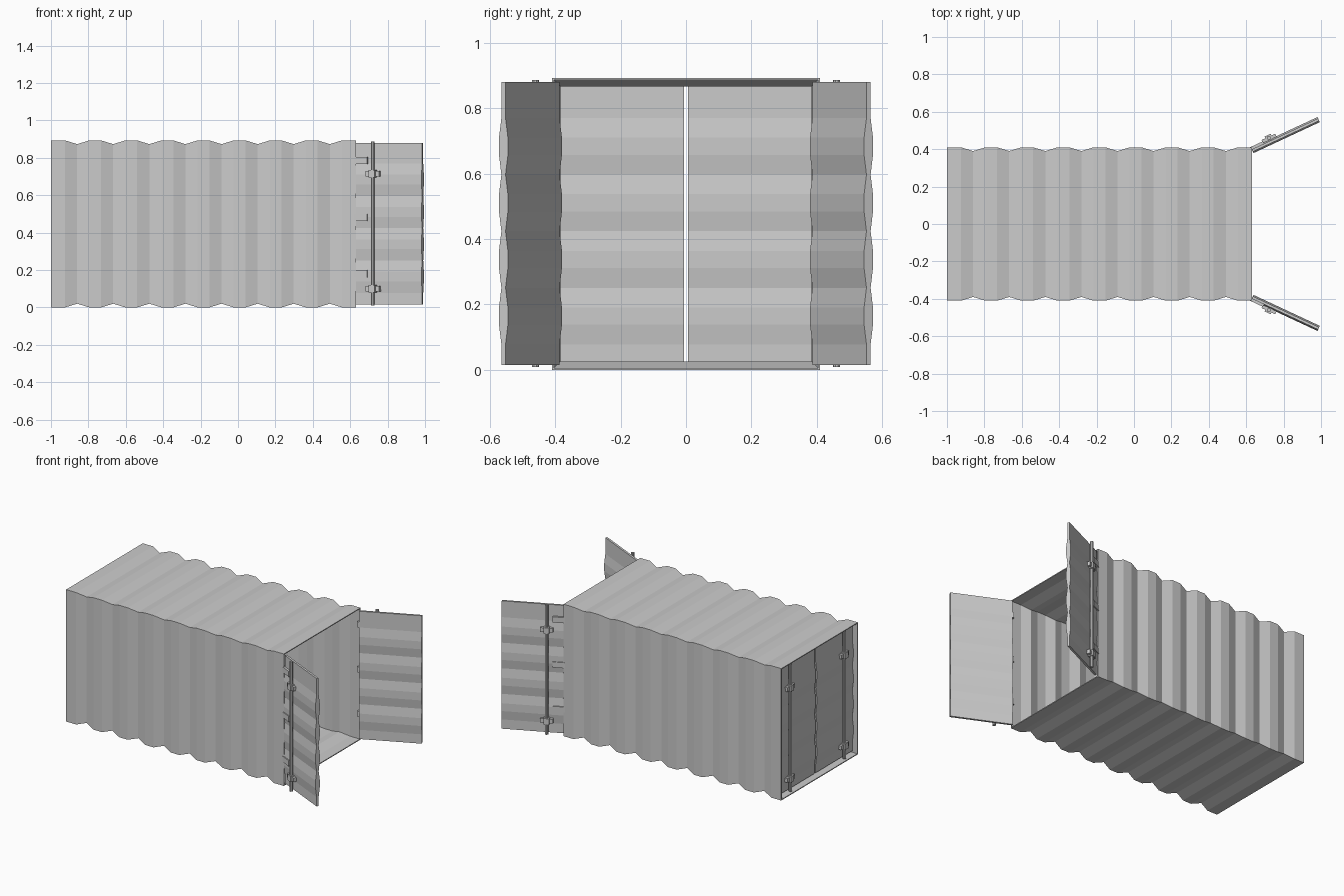
import bpy, bmesh
from math import radians, cos, sin
from mathutils import Matrix, Vector

if "Cube" in bpy.data.objects:
    bpy.data.objects.remove(bpy.data.objects["Cube"])

H, W = 0.893, 0.41        # body height, half width
DEPTH, SKIN = 0.02, 0.006  # corrugation depth, wall thickness
DOOR_L = 0.395


def finish(name, bm):
    bmesh.ops.recalc_face_normals(bm, faces=bm.faces)
    me = bpy.data.meshes.new(name)
    bm.to_mesh(me)
    bm.free()
    ob = bpy.data.objects.new(name, me)
    bpy.context.collection.objects.link(ob)
    return ob


# Corrugated rectangular tube: inner and outer skins joined at both ends
def body():
    stations = [(-1.0, 0)]
    for k in range(8):
        v = -0.86 + 0.193 * k
        stations += [(v - 0.065, 0), (v, DEPTH), (v + 0.065, 0)]
    stations.append((0.63, 0))
    path = [(x, d) for x, d in stations]
    path += [(x, d + SKIN) for x, d in reversed(stations)]
    bm = bmesh.new()
    rings = []
    for x, d in path:
        w, lo, hi = W - d, d, H - d
        rings.append([bm.verts.new(p) for p in
                      ((x, -w, lo), (x, w, lo), (x, w, hi), (x, -w, hi))])
    for i, a in enumerate(rings):
        b = rings[(i + 1) % len(rings)]
        for j in range(4):
            k = (j + 1) % 4
            bm.faces.new((a[j], a[k], b[k], b[j]))
    finish("container_body", bm)


# Box in door space: s along the door, n outward, z up
def box(name, m, s, n, z):
    bm = bmesh.new()
    size = Vector((s[1] - s[0], n[1] - n[0], z[1] - z[0]))
    mid = Vector((sum(s) / 2, sum(n) / 2, sum(z) / 2))
    bmesh.ops.create_cube(bm, size=1, matrix=Matrix.Translation(mid) @ Matrix.Diagonal((*size, 1)))
    bm.transform(m)
    finish(name, bm)


# Door leaf with horizontal ribs swelling on both faces
def door(name, m, z0, z1, hinges):
    thin, thick = 0.007, 0.015
    side = [(z0, thin)]
    for k in range(4):
        v = 0.078 + 0.173 * k
        side += [(v, thin), (v + 0.06, thick), (v + 0.113, thick)]
    side += [(0.77, thin), (z1, thin)]
    outline = [(n, z) for z, n in side] + [(-n, z) for z, n in reversed(side)]
    bm = bmesh.new()
    a = [bm.verts.new((0, n, z)) for n, z in outline]
    b = [bm.verts.new((DOOR_L - 0.004, n, z)) for n, z in outline]
    c = len(side)
    for i in range(len(a)):
        j = (i + 1) % len(a)
        bm.faces.new((a[i], a[j], b[j], b[i]))
    for i in range(c - 1):        # end caps as strips
        for r in (a, b):
            bm.faces.new((r[i], r[i + 1], r[-2 - i], r[-1 - i]))
    bm.transform(m)
    finish(name + "_leaf", bm)

    # locking rod and its brackets
    bm = bmesh.new()
    bmesh.ops.create_cone(bm, cap_ends=True, segments=8, radius1=0.011, radius2=0.011,
                          depth=z1 - z0 + 0.012,
                          matrix=Matrix.Translation((0.108, 0.024, (z0 + z1) / 2)))
    bm.transform(m)
    finish(name + "_lock_rod", bm)
    for z in (0.1, 0.715):
        box(name + "_rod_bracket", m, (0.068, 0.148), (0.005, 0.03), (z - 0.014, z + 0.014))
        box(name + "_rod_clamp", m, (0.09, 0.126), (0.005, 0.04), (z - 0.02, z + 0.02))
    # hinge plates
    if hinges:
        for z in (0.18, 0.48, 0.785):
            box(name + "_hinge", m, (-0.012, 0.072), (0.0, 0.021), (z - 0.019, z + 0.019))


# Matrix from door direction u and outward normal n; side mirrors across y
def frame(origin, u, n, side):
    m = Matrix(((u[0], n[0], 0, origin[0]),
                (u[1], n[1], 0, origin[1]),
                (0, 0, 1, 0), (0, 0, 0, 1)))
    return Matrix.Diagonal((1, side, 1, 1)) @ m


body()
A = radians(25)
for side, tag in ((1, "left"), (-1, "right")):
    door("open_door_" + tag,
         frame((0.633, 0.393), (cos(A), sin(A)), (-sin(A), cos(A)), side), 0.015, 0.88, True)
    door("closed_door_" + tag,
         frame((-0.96, 0.397), (0, -1), (-1, 0), side), 0.02, 0.873, False)
